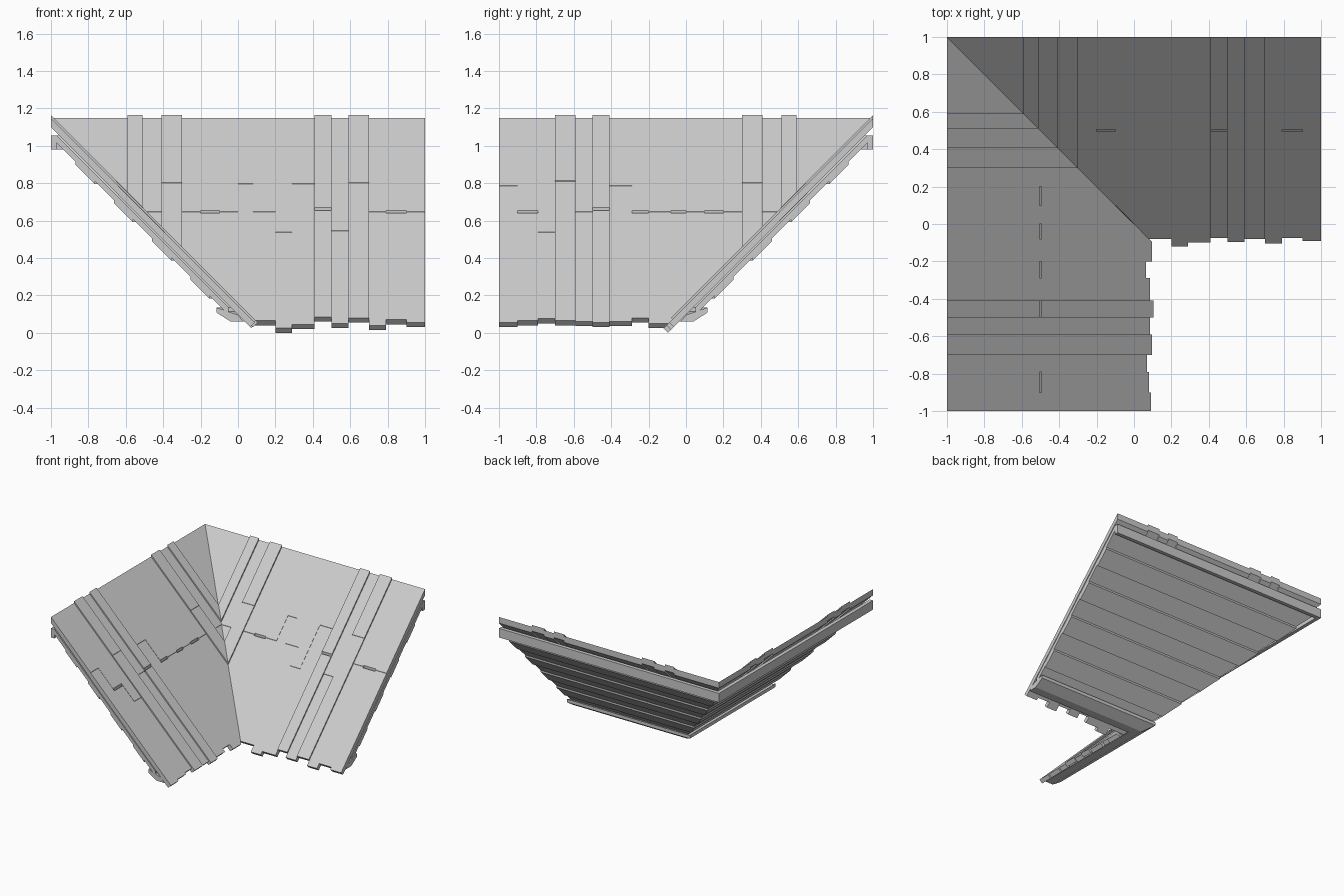
import bpy
import bmesh
from mathutils import Vector

cube = bpy.data.objects.get("Cube")
if cube:
    bpy.data.objects.remove(cube, do_unlink=True)

grey = bpy.data.materials.new("weathered_grey")
grey.use_nodes = True
grey.diffuse_color = (0.6, 0.6, 0.6, 1)
grey.node_tree.nodes["Principled BSDF"].inputs["Base Color"].default_value = (0.6, 0.6, 0.6, 1)


def prism(bm, profile, t0, t1):
    """Extrude a (slope, height) profile along the eave and mitre it at the valley."""
    part = bmesh.new()
    n = len(profile)
    a = [part.verts.new((t0, s, z)) for s, z in profile]
    b = [part.verts.new((t1, s, z)) for s, z in profile]
    part.faces.new(a)
    part.faces.new(b[::-1])
    for i in range(n):
        j = (i + 1) % n
        part.faces.new((a[i], b[i], b[j], a[j]))
    cut = bmesh.ops.bisect_plane(part, geom=part.verts[:] + part.edges[:] + part.faces[:],
                                 dist=1e-6, plane_co=(0, 0, 0), plane_no=Vector((1, 1, 0)),
                                 clear_inner=True)
    edges = [e for e in cut["geom_cut"] if isinstance(e, bmesh.types.BMEdge) and e.is_boundary]
    if edges:
        bmesh.ops.edgenet_fill(part, edges=edges)
    mesh = bpy.data.meshes.new("piece")
    part.to_mesh(mesh)
    part.free()
    bm.from_mesh(mesh)
    bpy.data.meshes.remove(mesh)


def finish(bm, name, turned):
    """Store the part; the left slope swaps its two ground directions."""
    if turned:
        for v in bm.verts:
            v.co = (-v.co.y, -v.co.x, v.co.z)
    bmesh.ops.recalc_face_normals(bm, faces=bm.faces[:])
    mesh = bpy.data.meshes.new(name)
    bm.to_mesh(mesh)
    bm.free()
    mesh.materials.append(grey)
    bpy.context.collection.objects.link(bpy.data.objects.new(name, mesh))


def plank_profile(s0, s1, top, square):
    low = 0 if square else 0.025
    drop = 0.05 if square else 0.025
    return [(s0, s0 + top), (s0 + low, s0 + top - drop),
            (s1, s1 + top - 0.05), (s1, s1 + top)]


def slope(label, turned, eaves, joints):
    # top planks running up the slope, with raised ones and staggered butt joints
    bm = bmesh.new()
    for i in range(len(seams) - 1):
        top = 0.16 if i in raised else 0.145
        start = eaves[i - 11] if i >= 11 else -0.08
        joint = joints.get(i, 0.5)
        gap = 0 if i in joints or i % 2 else 0.006
        prism(bm, plank_profile(start, joint - gap, top, False), seams[i], seams[i + 1])
        prism(bm, plank_profile(joint + gap, 1, top + 0.003, True), seams[i], seams[i + 1])
    finish(bm, label + "_top_planks", turned)

    # lower boards running along the slope, every second one proud
    bm = bmesh.new()
    rows = 9
    for i in range(rows):
        s0 = 0.05 + 0.92 * i / rows
        s1 = 0.05 + 0.92 * (i + 1) / rows
        base = 0.03 if i % 2 else 0.045
        prism(bm, [(s0, s0 + base), (s1, s1 + base), (s1, s1 + 0.085), (s0, s0 + 0.085)], -1, 1)
    finish(bm, label + "_lower_boards", turned)

    # upright rail along the top edge
    bm = bmesh.new()
    prism(bm, [(0.97, 0.98), (1, 0.98), (1, 1.055), (0.97, 1.055)], -1, 1)
    finish(bm, label + "_top_rail", turned)

    # beam behind the eave
    bm = bmesh.new()
    prism(bm, [(-0.03, 0.06), (0.04, 0.06), (0.115, 0.108), (0.115, 0.135), (0, 0.095)], -1, 1)
    finish(bm, label + "_eave_beam", turned)


seams = [-1, -.9, -.8, -.71, -.59, -.51, -.41, -.3, -.2, -.1, 0,
         .08, .2, .29, .41, .5, .59, .7, .79, .9, 1]
raised = (4, 6, 14, 16)

slope("back_slope", False,
      [-.08, -.12, -.1, -.075, -.095, -.08, -.105, -.075, -.09],
      {6: .64, 10: .65, 12: .39, 13: .65, 15: .4, 16: .64})
slope("left_slope", True,
      [-.095, -.065, -.085, -.105, -.085, -.095, -.07, -.08, -.09],
      {6: .64, 13: .64, 16: .65, 17: .39, 19: .64})
